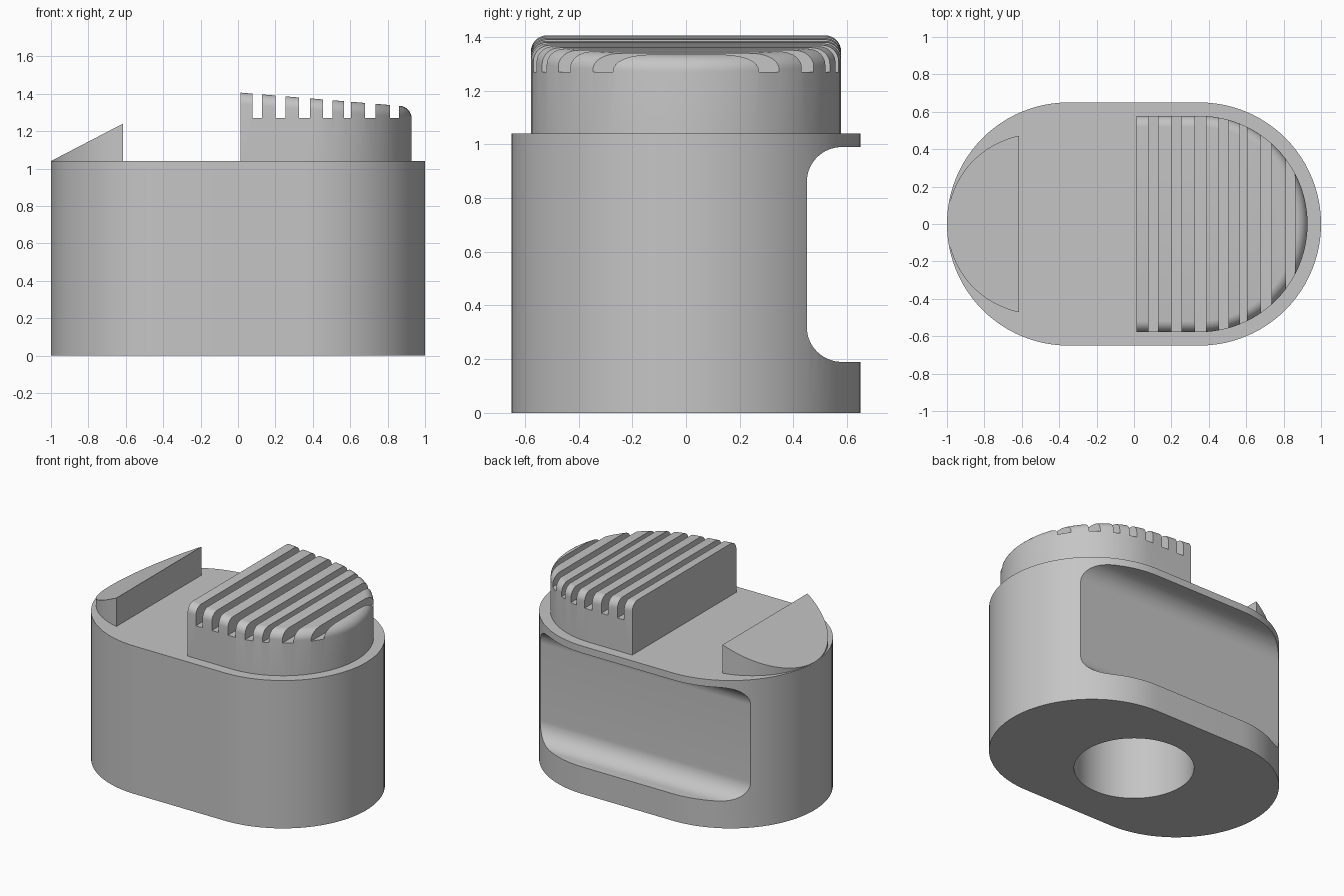
import bpy, bmesh, math
from mathutils import Vector

old = bpy.data.objects.get("Cube")
if old:
    bpy.data.objects.remove(old, do_unlink=True)

grey = bpy.data.materials.new("plain grey")
grey.use_nodes = True
grey.diffuse_color = (0.56, 0.56, 0.56, 1)
grey.node_tree.nodes["Principled BSDF"].inputs["Base Color"].default_value = grey.diffuse_color

DECK = 1.04      # height of the body's top face
SINK = 0.01      # how far the top parts reach into the body


def arc(cx, cy, r, start, end, steps):
    """Points of an arc, angles in degrees."""
    angles = [math.radians(start + (end - start) * i / steps) for i in range(steps + 1)]
    return [(cx + r * math.cos(a), cy + r * math.sin(a)) for a in angles]


def prism(name, points, direction, top=None, rim_radius=0):
    """Extrude a closed outline; optionally reshape the far end and round its rim."""
    bm = bmesh.new()
    face = bm.faces.new([bm.verts.new(p) for p in points])
    result = bmesh.ops.extrude_face_region(bm, geom=[face], use_keep_orig=True)
    far = [g for g in result["geom"] if isinstance(g, bmesh.types.BMVert)]
    cap = [g for g in result["geom"] if isinstance(g, bmesh.types.BMFace)][0]
    bmesh.ops.translate(bm, verts=far, vec=Vector(direction))
    if top:
        for v in far:
            v.co.z = top(v.co.x)
    bmesh.ops.recalc_face_normals(bm, faces=bm.faces)
    if rim_radius:
        bmesh.ops.bevel(bm, geom=list(cap.edges), offset=rim_radius, segments=8,
                        profile=0.5, affect='EDGES')
    mesh = bpy.data.meshes.new(name)
    bm.to_mesh(mesh)
    bm.free()
    mesh.materials.append(grey)
    obj = bpy.data.objects.new(name, mesh)
    bpy.context.collection.objects.link(obj)
    return obj


def box(name, x0, x1, y, z0, z1):
    corners = [(x0, -y, z0), (x1, -y, z0), (x1, y, z0), (x0, y, z0)]
    return prism(name, corners, (0, 0, z1 - z0))


def activate(obj):
    bpy.ops.object.select_all(action='DESELECT')
    obj.select_set(True)
    bpy.context.view_layer.objects.active = obj


def cut(obj, cutters):
    """Subtract every cutter, then remove it."""
    activate(obj)
    for cutter in cutters:
        cutter.hide_render = True
        mod = obj.modifiers.new("cut", 'BOOLEAN')
        mod.operation = 'DIFFERENCE'
        mod.solver = 'EXACT'
        mod.object = cutter
        bpy.ops.object.modifier_apply(modifier=mod.name)
        bpy.data.objects.remove(cutter, do_unlink=True)


def stadium(x0, x1, r, z):
    pts = arc(x1, 0, r, -90, 90, 48) + arc(x0, 0, r, 90, 270, 48)
    return [(x, y, z) for x, y in pts]


# Body: rounded block with a filleted side recess and a round socket below
body = prism("body", stadium(-0.35, 0.35, 0.65, 0), (0, 0, DECK))
recess_outline = ([(0.8, 0.19), (0.8, 0.99)]
                  + arc(0.58, 0.86, 0.13, 90, 180, 16)
                  + arc(0.58, 0.32, 0.13, 180, 270, 16))
recess = prism("recess_cutter", [(-1.2, y, z) for y, z in recess_outline], (2.4, 0, 0))
socket = prism("socket_cutter",
               [(x, y, -0.1) for x, y in arc(0, 0, 0.38, 0, 360, 64)[:-1]], (0, 0, 0.9))
cut(body, [recess, socket])

# Thumb grip: sloping rounded pad, cut flat on one side and slotted across
grip = prism("thumb_grip", stadium(-0.3, 0.35, 0.578, DECK - SINK), (0, 0, 0.3),
             top=lambda x: 1.407 - 0.083 * x, rim_radius=0.06)
slots = [(0.077, 0.129), (0.201, 0.254), (0.326, 0.385), (0.454, 0.505),
         (0.567, 0.605), (0.678, 0.735), (0.812, 0.86)]
cutters = [box("flat_side_cutter", -1.5, 0.013, 1, 0.9, 1.7)]
cutters += [box("slot_cutter", a, b, 1, 1.27, 1.7) for a, b in slots]
cut(grip, cutters)

# Ramp: curved wedge that rises from the rim towards the middle
half = math.degrees(math.acos(0.098 / 0.482))
ramp = prism("ramp", [(x, y, DECK - SINK)
                      for x, y in arc(-0.517, 0, 0.482, 180 - half, 180 + half, 48)],
             (0, 0, 0.2), top=lambda x: DECK + 0.2 * (x + 1) / 0.385)

for part in (body, grip, ramp):
    activate(part)
    bpy.ops.object.shade_smooth_by_angle(angle=math.radians(30))
